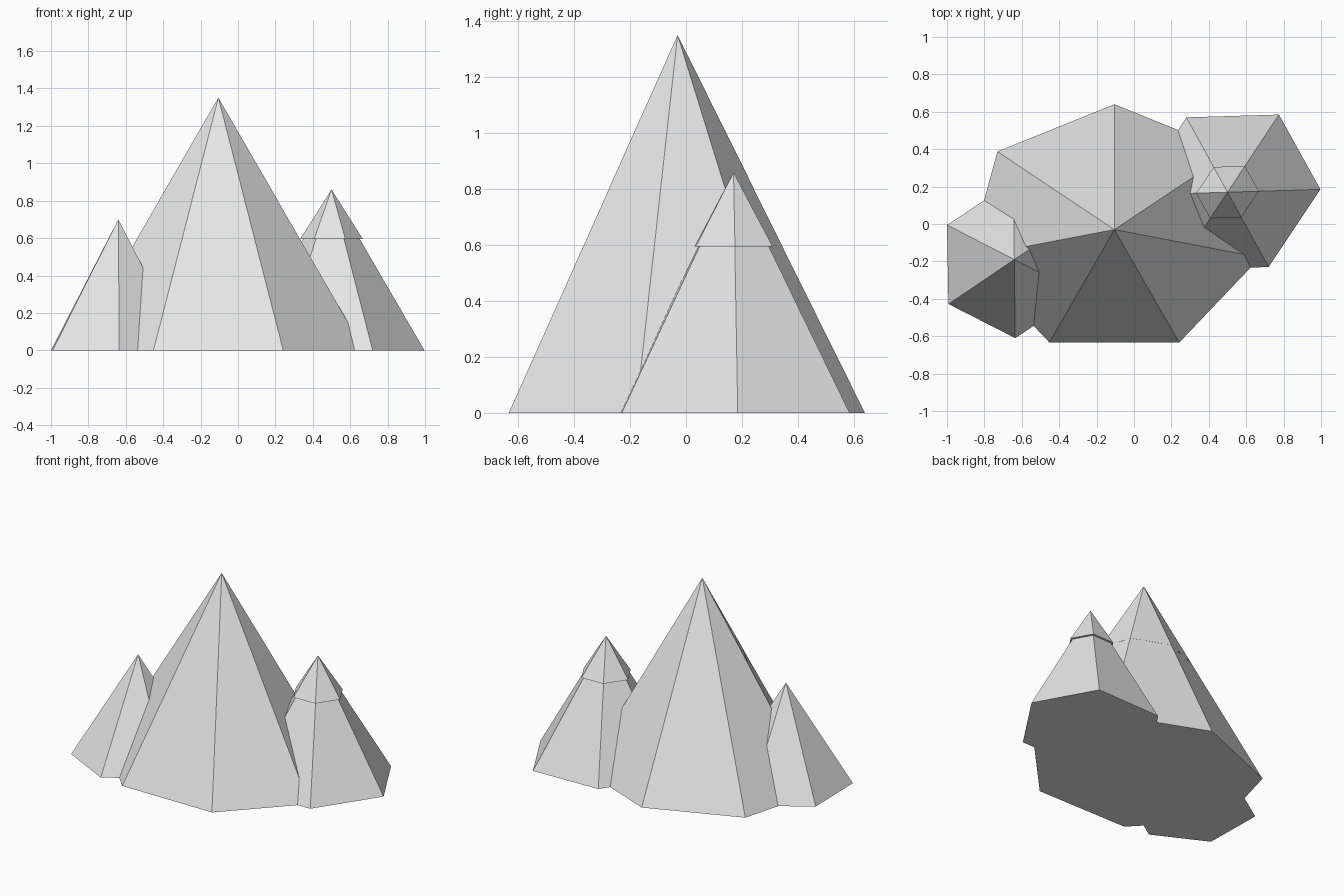
import bpy, bmesh
from math import cos, sin, pi, radians

if "Cube" in bpy.data.objects:
    bpy.data.objects.remove(bpy.data.objects["Cube"])

# One plain stone colour for everything
stone = bpy.data.materials.new("light_grey_stone")
stone.diffuse_color = (0.8, 0.8, 0.8, 1)
stone.use_nodes = True
stone.node_tree.nodes["Principled BSDF"].inputs["Base Color"].default_value = stone.diffuse_color


def peak(name, centre, ring, z0, z1, scale=1.0):
    """Closed pyramid over a ring of offsets from its centre."""
    cx, cy = centre
    bm = bmesh.new()
    base = [bm.verts.new((cx + x * scale, cy + y * scale, z0)) for x, y in ring]
    tip = bm.verts.new((cx, cy, z1))
    bm.faces.new(base)
    for i, v in enumerate(base):
        bm.faces.new((v, base[(i + 1) % len(base)], tip))
    bmesh.ops.recalc_face_normals(bm, faces=bm.faces)
    mesh = bpy.data.meshes.new(name)
    bm.to_mesh(mesh)
    bm.free()
    mesh.materials.append(stone)
    obj = bpy.data.objects.new(name, mesh)
    bpy.context.collection.objects.link(obj)


def mirrored(half):
    """Complete a point-symmetric hexagon from three corners."""
    return half + [(-x, -y) for x, y in half]


# Tall seven-sided peak, stretched sideways, with a close-fitting cap
angles = [radians(90) + 2 * pi * i / 7 for i in range(7)]
main_ring = [(0.80 * cos(a), 0.67 * sin(a)) for a in angles]
main_centre = (-0.105, -0.03)
peak("main_peak", main_centre, main_ring, 0, 1.35)
peak("main_peak_cap", main_centre, main_ring, 0.805, 1.351, 0.405)

# Right six-sided peak with an overhanging cap
right_ring = mirrored([(0.497, 0.015), (0.275, 0.415), (-0.22, 0.40)])
right_centre = (0.50, 0.17)
peak("right_peak", right_centre, right_ring, 0, 0.855)
peak("right_peak_cap", right_centre, right_ring, 0.595, 0.86, 0.337)

# Small left six-sided peak
left_ring = mirrored([(-0.36, 0.185), (-0.352, -0.238), (0.005, -0.42)])
peak("left_peak", (-0.64, -0.19), left_ring, 0, 0.70)
